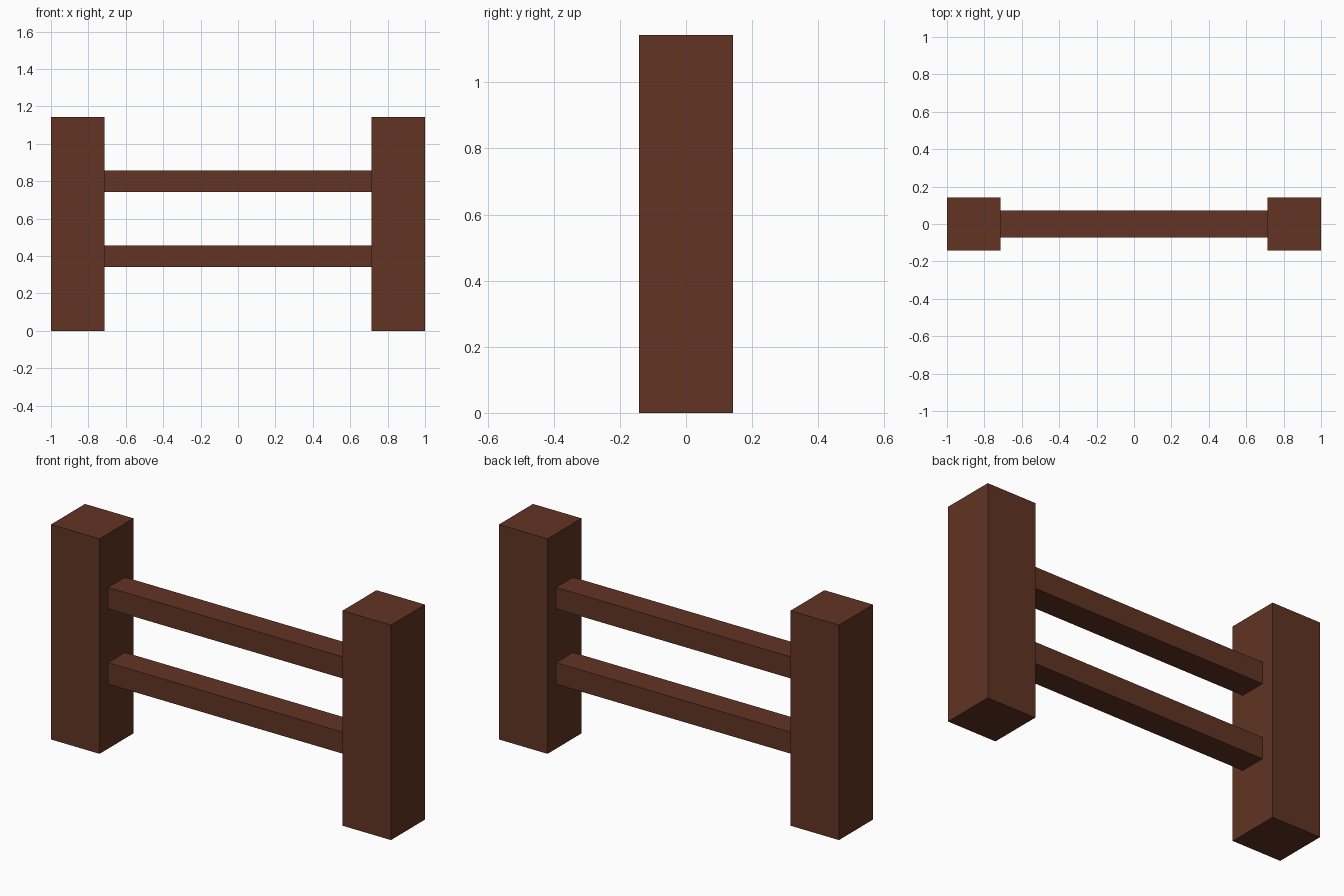
import bpy

if "Cube" in bpy.data.objects:
    bpy.data.objects.remove(bpy.data.objects["Cube"], do_unlink=True)

# Single brown wood colour
wood = bpy.data.materials.new("brown_wood")
wood.use_nodes = True
colour = (0.12, 0.034, 0.017, 1)
wood.diffuse_color = colour
wood.node_tree.nodes["Principled BSDF"].inputs["Base Color"].default_value = colour

UNIT = 1 / 7  # half the width of a post


def box(name, centre, size):
    bpy.ops.mesh.primitive_cube_add(size=1, location=centre)
    ob = bpy.context.object
    ob.name = name
    ob.scale = size
    bpy.ops.object.transform_apply(location=False, rotation=False, scale=True)
    ob.data.materials.append(wood)
    return ob


# Square end posts
for name, side in (("left_post", 1), ("right_post", -1)):
    box(name, (side * 6 * UNIT, 0, 4 * UNIT), (2 * UNIT, 2 * UNIT, 8 * UNIT))

# Horizontal rails spanning between the posts
for name, height in (("lower_rail", 0.4), ("upper_rail", 0.8)):
    box(name, (0, 0, height), (10 * UNIT, UNIT, 0.8 * UNIT))
